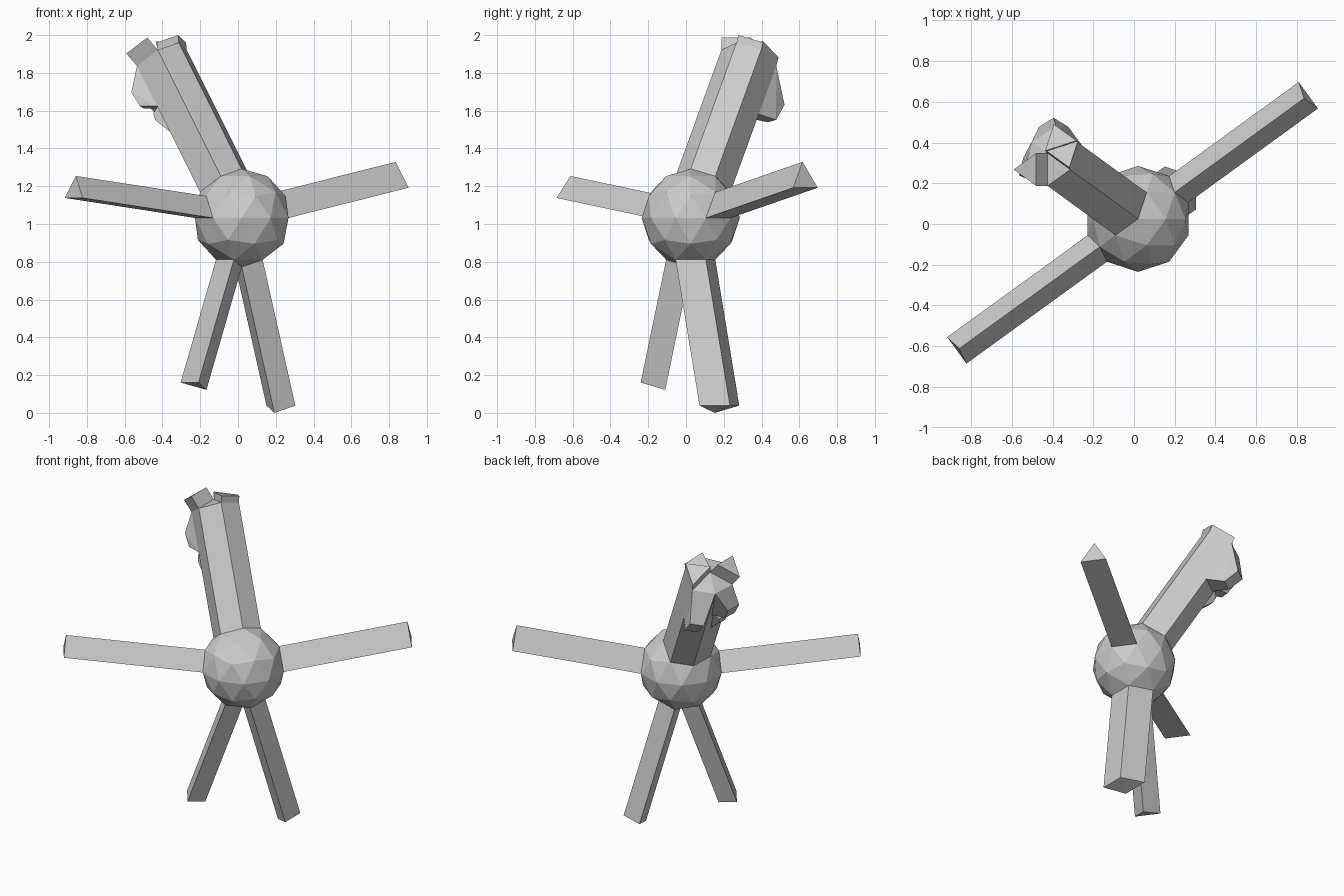
import bpy, bmesh, math
from mathutils import Vector as V

if "Cube" in bpy.data.objects:
    bpy.data.objects.remove(bpy.data.objects["Cube"])

C, R = V((0.02, 0.025, 1.032)), 0.26
RINGS = {'r': (0.526, 0.851), 'm': (0.851, 0.526), 'v': (0.894, 0.447), 'e': (1, 0)}


def pt(ring, az, sign=1):
    """Corner of the ball by ring and compass angle."""
    h, z = RINGS[ring]
    a = math.radians(az)
    return C + R * V((h * math.cos(a), h * math.sin(a), sign * z))


def hull(name, pts):
    """Flat-faced convex part around a few corners."""
    bm = bmesh.new()
    for p in pts:
        bm.verts.new(p)
    res = bmesh.ops.convex_hull(bm, input=bm.verts[:])
    dead = [g for g in res['geom_interior'] if isinstance(g, bmesh.types.BMVert)]
    bmesh.ops.delete(bm, geom=dead, context='VERTS')
    bmesh.ops.dissolve_limit(bm, angle_limit=0.01, verts=bm.verts[:], edges=bm.edges[:])
    bmesh.ops.recalc_face_normals(bm, faces=bm.faces[:])
    me = bpy.data.meshes.new(name)
    bm.to_mesh(me)
    bm.free()
    bpy.context.collection.objects.link(bpy.data.objects.new(name, me))


def limb(name, base, move):
    """Ball facets pulled outward into a prism."""
    hull(name, base + [p + V(move) for p in base])


# Faceted ball body
bpy.ops.mesh.primitive_ico_sphere_add(subdivisions=2, radius=R, location=C)
bpy.context.object.name = "body"

# Arms: one facet each
limb("right_arm", [pt('e', 18), pt('e', 54), pt('m', 36)], (0.636, 0.462, 0.16))
limb("left_arm", [pt('e', 198), pt('e', 234), pt('v', 216)], (-0.69, -0.50, 0.106))

# Legs: a two-facet leg and a one-facet leg
low, top = C - V((0, 0, R)), C + V((0, 0, R))
limb("wide_leg", [low, pt('r', -36, -1), pt('r', 36, -1), pt('r', 108, -1)],
     (0.173, 0.127, -0.772))
limb("narrow_leg", [low, pt('r', 180, -1), pt('r', 252, -1)], (-0.187, -0.135, -0.65))

# Six-sided neck
U = V((-0.425, 0.309, 0.851))
D = U * 0.785
r72, r144, r216 = [pt('r', a) for a in (72, 144, 216)]
m108, v144, m180 = pt('m', 108), pt('v', 144), pt('m', 180)
limb("neck", [top, r72, r144, r216, m108, v144, m180], D)

# Ears and brow: facets of the neck end pulled outward
limb("left_ear", [p + D for p in (r144, r216, m180)], (-0.056, 0, 0.066))
limb("right_ear", [p + D for p in (top, r72, r144)], (-0.004, 0.01, 0.04))
limb("brow", [p + D for p in (r72, r144, m108)], (-0.012, 0.012, 0.045))


def wedge(name, edge, normal, profile):
    """Wedge on a neck side; rows are (distance down, out, from, to)."""
    a, b = edge[0] + D, edge[1] + D
    n = V(normal)
    hull(name, [a.lerp(b, t) - U * s + n * o
                for s, o, t0, t1 in profile for t in (t0, t1)])


# Two snout halves and the chin
wedge("right_snout", (m108, v144), (-0.28, 0.85, -0.45),
      [(0, 0, 0, 1), (0.16, 0.14, 0.35, 0.95), (0.27, 0.115, 0.2, 0.8), (0.3, 0, 0, 0.9)])
left_n = (-0.89, 0, -0.45)
wedge("left_snout", (m180, v144), left_n,
      [(0, 0, 0, 1), (0.115, 0.09, 0.05, 0.7), (0.204, 0.083, 0.1, 0.65), (0.25, 0, 0, 0.8)])
wedge("chin", (m180, v144), left_n,
      [(0.25, 0, 0.1, 0.7), (0.27, 0.04, 0.2, 0.6), (0.31, 0.045, 0.2, 0.6), (0.41, 0, 0.1, 0.6)])
